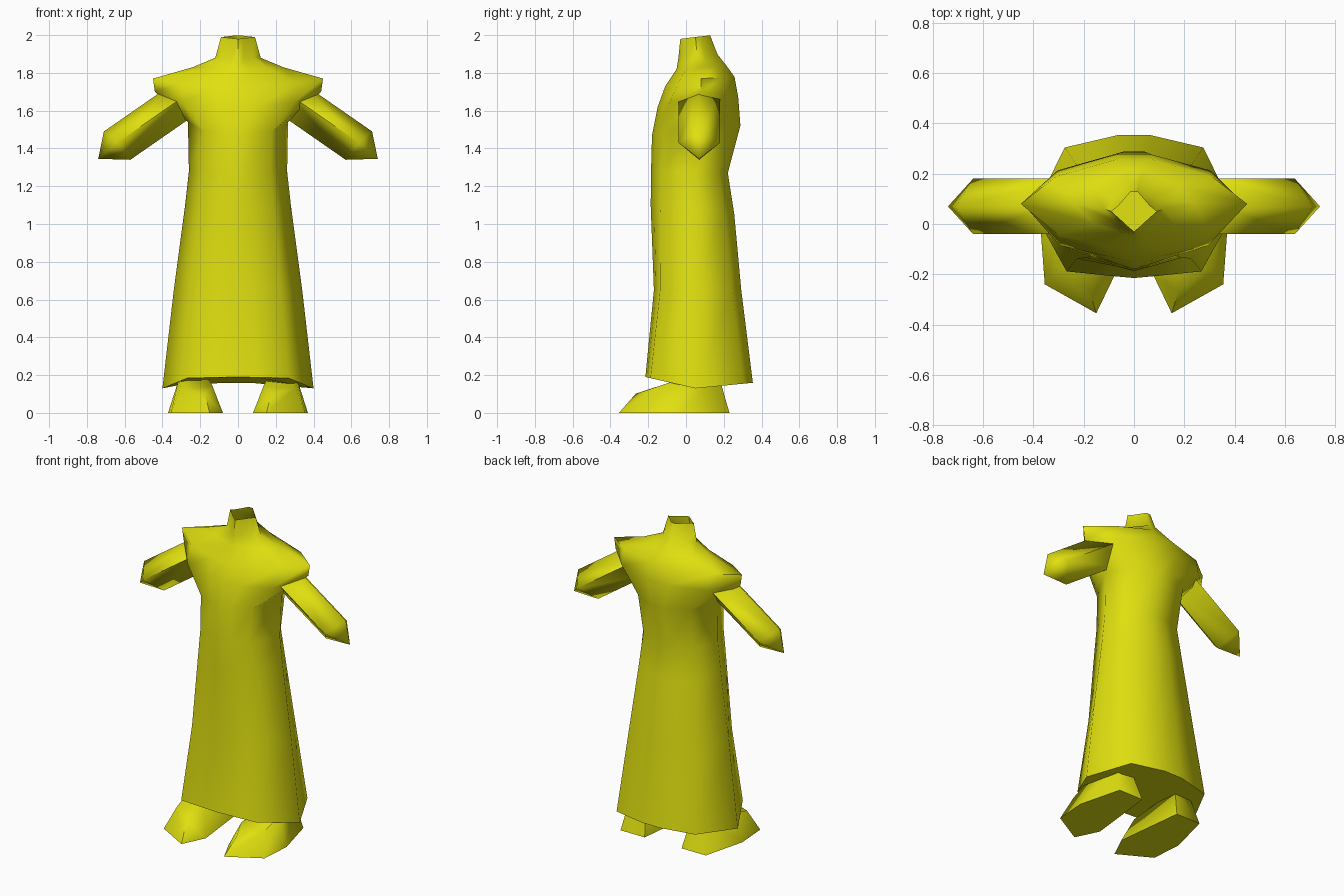
import bpy, bmesh, math

if "Cube" in bpy.data.objects:
    bpy.data.objects.remove(bpy.data.objects["Cube"])

yellow = bpy.data.materials.new("yellow cloth")
yellow.diffuse_color = (0.74, 0.74, 0.005, 1)
yellow.use_nodes = True
yellow.node_tree.nodes["Principled BSDF"].inputs["Base Color"].default_value = yellow.diffuse_color


def loft(name, rings, cap_start=False, cap_end=False, tip=None, angle=60):
    """Skin equal-length point rings; optionally close the ends."""
    bm = bmesh.new()
    vs = [[bm.verts.new(p) for p in r] for r in rings]
    n = len(vs[0])
    for a, b in zip(vs, vs[1:]):
        for i in range(n):
            j = (i + 1) % n
            bm.faces.new((a[i], a[j], b[j], b[i]))
    if cap_start:
        bm.faces.new(vs[0][::-1])
    if cap_end:
        bm.faces.new(vs[-1])
    if tip:
        t = bm.verts.new(tip)
        for i in range(n):
            bm.faces.new((vs[-1][i], vs[-1][(i + 1) % n], t))
    bmesh.ops.recalc_face_normals(bm, faces=bm.faces)
    me = bpy.data.meshes.new(name)
    bm.to_mesh(me)
    bm.free()
    me.materials.append(yellow)
    ob = bpy.data.objects.new(name, me)
    bpy.context.collection.objects.link(ob)
    bpy.ops.object.select_all(action='DESELECT')
    ob.select_set(True)
    bpy.context.view_layer.objects.active = ob
    bpy.ops.object.shade_smooth_by_angle(angle=math.radians(angle))


def robe_ring(width, side_y, side_z, front_y, front_z, back_y, back_z, cut):
    """Ring from front, side and back points; cut goes from boxy 0 to diamond 0.67."""
    def between(y, z, x, t):
        return (x * width, y + (side_y - y) * t, z + (side_z - z) * t)
    half = [(0, front_y, front_z),
            between(front_y, front_z, .25, cut * .35),
            between(front_y, front_z, .67, cut),
            (width, side_y, side_z),
            between(back_y, back_z, .69, cut + .08),
            between(back_y, back_z, .16, cut * .2)]
    return half + [(-x, y, z) for x, y, z in reversed(half) if x > 0]


# Robe: hem, thigh, hip, waist, chest, cape edge, cape, shoulder, neck base, neck top
profile = [
    (.40, .05, .13, -.215, .19, .36, .16, .10),
    (.34, .05, .65, -.17, .65, .30, .65, .15),
    (.28, .05, 1.1, -.187, 1.1, .265, 1.05, .22),
    (.26, .05, 1.28, -.185, 1.28, .23, 1.27, .24),
    (.265, .06, 1.54, -.18, 1.47, .30, 1.52, .25),
    (.44, .08, 1.70, -.15, 1.62, .288, 1.67, .28),
    (.45, .08, 1.77, -.11, 1.73, .27, 1.78, .35),
    (.24, .08, 1.83, -.05, 1.82, .225, 1.84, .40),
    (.12, .06, 1.88, -.04, 1.88, .18, 1.90, .55),
    (.09, .05, 1.99, -.03, 1.98, .14, 2.0, .67),
]
loft("robe", [robe_ring(*p) for p in profile], cap_start=True)

for side, label in ((1, "right"), (-1, "left")):
    def flip(ring):
        return [(side * x, y, z) for x, y, z in ring]

    # Sleeve: diamond section ending in a pointed cuff
    cuff = [(.71, .07, 1.49), (.64, -.04, 1.43), (.57, .07, 1.34), (.64, .18, 1.43)]
    root = [(x - .36, y, z + .25) for x, y, z in cuff]
    loft(label + "_sleeve", [flip(root), flip(cuff)], cap_start=True,
         tip=(side * .74, .07, 1.345), angle=85)

    # Foot: pointed sole narrowing to a sloping upper under the hem
    sole = [(.15, -.355), (.355, -.24), (.37, -.04), (.30, .23), (.13, .23), (.08, -.21)]
    upper = [(.22 + (x - .22) * .62, y * .75, .20 if y > 0 else .19 + y * .25)
             for x, y in sole]
    loft(label + "_foot", [flip([(x, y, 0) for x, y in sole]), flip(upper)],
         cap_start=True, cap_end=True, angle=75)
